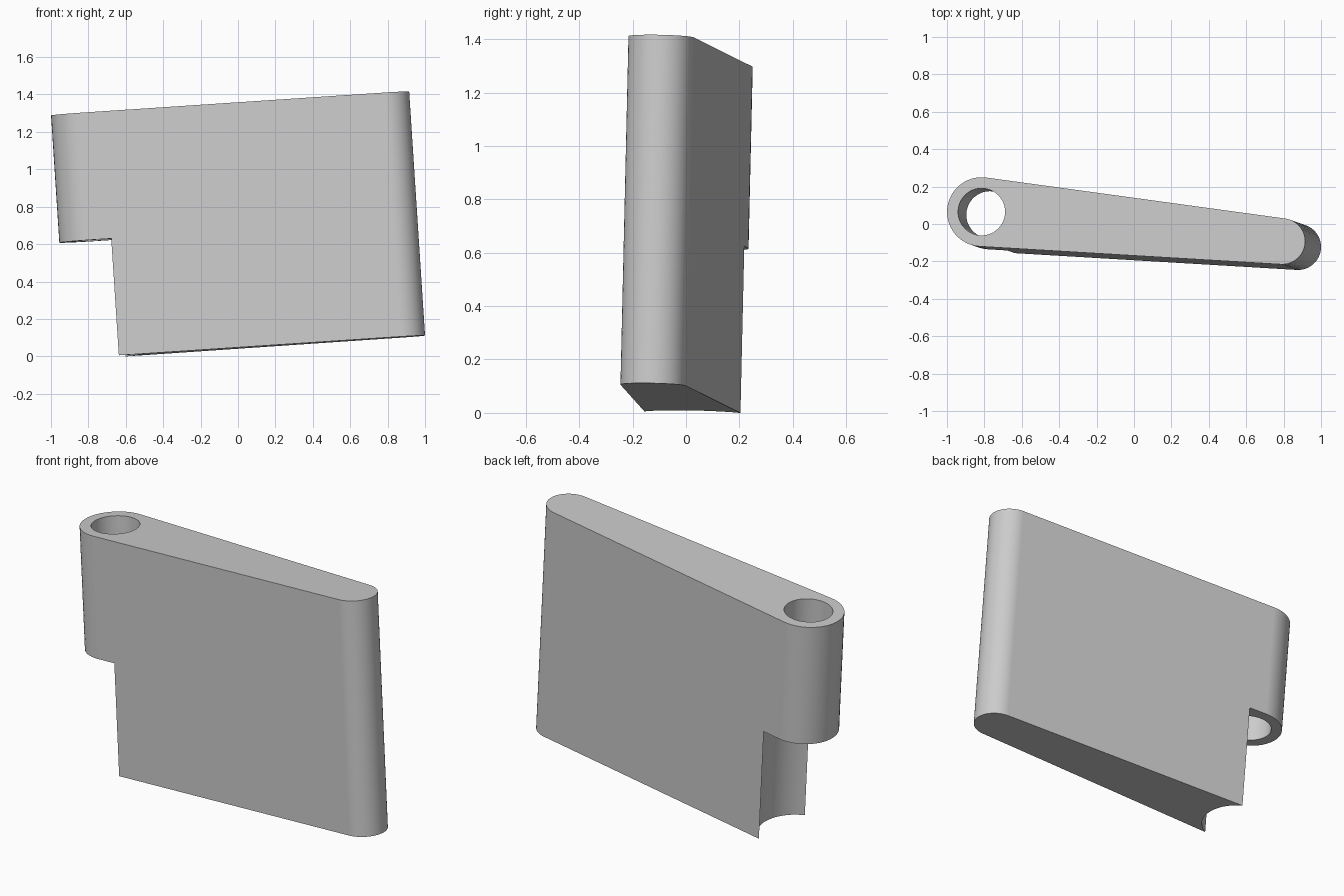
import bpy, bmesh
from math import acos, atan2, cos, hypot, pi, radians, sin
from mathutils import Matrix, Vector

cube = bpy.data.objects.get("Cube")
if cube:
    bpy.data.objects.remove(cube)

# Main dimensions, measured from the top centre of the barrel
HEIGHT, BARREL_HEIGHT = 1.308, 0.682
BARREL_R, BORE_R, CLEARANCE_R = 0.185, 0.126, 0.213
TIP, TIP_R = Vector((1.611, -0.159)), 0.123
AXIS = Vector((-0.065, 0.023, 1))
PLACE = Matrix.Translation((-0.815, 0.065, 1.3)) @ \
    Vector((0, 0, 1)).rotation_difference(AXIS).to_matrix().to_4x4()

grey = bpy.data.materials.new("plain grey")
grey.use_nodes = True
colour = (0.6, 0.6, 0.6, 1)
grey.diffuse_color = colour
grey.node_tree.nodes["Principled BSDF"].inputs["Base Color"].default_value = colour


def arc(centre, radius, start, end, steps):
    angles = [start + (end - start) * i / steps for i in range(steps + 1)]
    return [(centre[0] + radius * cos(a), centre[1] + radius * sin(a)) for a in angles]


def prism(name, outline, bottom, top):
    bm = bmesh.new()
    base = bm.faces.new([bm.verts.new((x, y, bottom)) for x, y in outline])
    new = bmesh.ops.extrude_face_region(bm, geom=[base], use_keep_orig=True)["geom"]
    moved = [v for v in new if isinstance(v, bmesh.types.BMVert)]
    bmesh.ops.translate(bm, verts=moved, vec=(0, 0, top - bottom))
    bmesh.ops.recalc_face_normals(bm, faces=bm.faces)
    mesh = bpy.data.meshes.new(name)
    bm.to_mesh(mesh)
    bm.free()
    mesh.materials.append(grey)
    obj = bpy.data.objects.new(name, mesh)
    bpy.context.collection.objects.link(obj)
    obj.matrix_world = PLACE
    return obj


def cylinder(name, radius, bottom, top):
    return prism(name, arc((0, 0), radius, 0, 2 * pi, 48)[:-1], bottom, top)


# Tapered leaf: two round ends joined by tangent lines
heading = atan2(TIP.y, TIP.x)
spread = acos((BARREL_R - TIP_R) / hypot(*TIP))
outline = arc(TIP, TIP_R, heading - spread, heading + spread, 24)
outline += arc((0, 0), BARREL_R, heading + spread, heading + 2 * pi - spread, 24)
leaf = prism("hinge_leaf", outline, -HEIGHT, 0)

# Pin bore, and the round clearance below the barrel
cutters = [cylinder("clearance_cutter", CLEARANCE_R, -HEIGHT - 0.2, -BARREL_HEIGHT),
           cylinder("bore_cutter", BORE_R, -HEIGHT, 0.2)]
bpy.ops.object.select_all(action="DESELECT")
leaf.select_set(True)
bpy.context.view_layer.objects.active = leaf
for cutter in cutters:
    cutter.hide_render = True
    cut = leaf.modifiers.new(cutter.name, "BOOLEAN")
    cut.operation, cut.solver, cut.object = "DIFFERENCE", "EXACT", cutter
    bpy.ops.object.modifier_apply(modifier=cut.name)
    bpy.data.objects.remove(cutter)

# Smooth round ends with crisp rims and flat sides
bpy.ops.object.shade_smooth_by_angle(angle=radians(30))
leaf.modifiers.new("flat_sides", "WEIGHTED_NORMAL").keep_sharp = True
